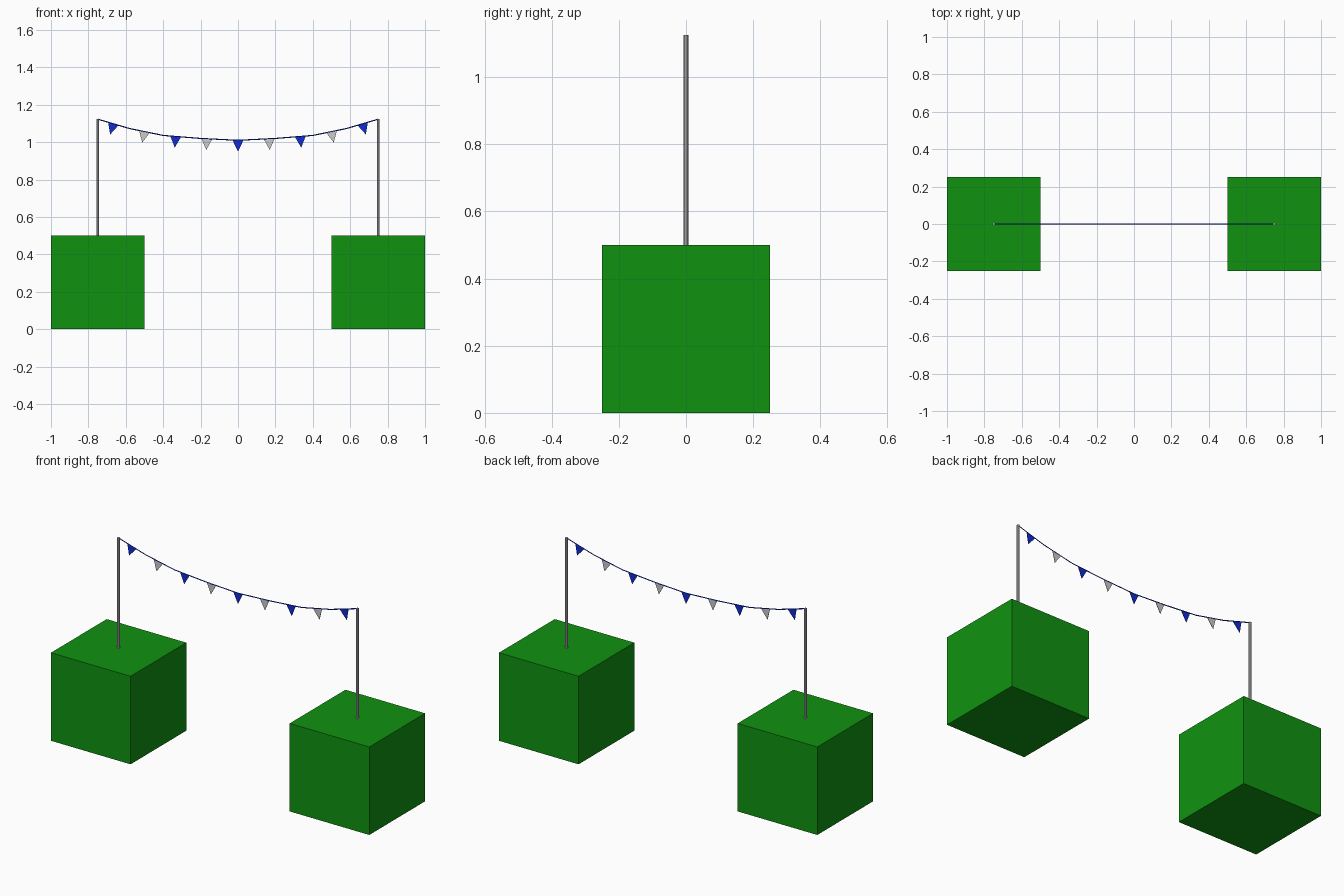
import bpy, bmesh, math
from mathutils import Vector

if "Cube" in bpy.data.objects:
    bpy.data.objects.remove(bpy.data.objects["Cube"])


def material(name, rgb):
    m = bpy.data.materials.new(name)
    m.diffuse_color = (*rgb, 1)
    m.use_nodes = True
    m.node_tree.nodes["Principled BSDF"].inputs["Base Color"].default_value = m.diffuse_color
    return m


green = material("hedge_green", (0.005, 0.29, 0.005))
blue = material("bunting_blue", (0.005, 0.025, 0.65))


def tube(name, a, b, radius, sides, mat=None):
    a, b = Vector(a), Vector(b)
    bpy.ops.mesh.primitive_cylinder_add(vertices=sides, radius=radius, depth=(b - a).length,
                                        location=(a + b) / 2)
    ob = bpy.context.object
    ob.name = name
    ob.rotation_euler = (b - a).to_track_quat('Z', 'Y').to_euler()
    if mat:
        ob.data.materials.append(mat)
    return ob


# Blocks and poles
for side, x in (("left", -0.75), ("right", 0.75)):
    bpy.ops.mesh.primitive_cube_add(size=0.5, location=(x, 0, 0.25))
    block = bpy.context.object
    block.name = side + "_block"
    block.data.materials.append(green)
    tube(side + "_pole", (x, 0, 0.5), (x, 0, 1.125), 0.0072, 8)

# Sagging string, mirrored about the middle
half = [(0, 1.01), (0.2, 1.02), (0.4, 1.036), (0.58, 1.073), (0.75, 1.123)]
path = [(-x, z) for x, z in half[:0:-1]] + half
curve = bpy.data.curves.new("string", 'CURVE')
curve.dimensions = '3D'
curve.bevel_depth = 0.003
curve.bevel_resolution = 0
curve.use_fill_caps = True
spline = curve.splines.new('POLY')
spline.points.add(len(path) - 1)
for p, (x, z) in zip(spline.points, path):
    p.co = (x, 0, z, 1)
curve.materials.append(blue)
string = bpy.data.objects.new("string", curve)
bpy.context.collection.objects.link(string)


def string_height(x):
    for (x0, z0), (x1, z1) in zip(path, path[1:]):
        if x0 <= x <= x1:
            return z0 + (z1 - z0) * (x - x0) / (x1 - x0)


# Pennants, alternately blue and grey, square to the string
for i in range(9):
    x = (i - 4) / 6
    z = string_height(x)
    along = Vector((0.06, 0, string_height(x + 0.03) - string_height(x - 0.03))).normalized()
    down = Vector((along.z, 0, -along.x))
    mid = Vector((x, 0, z))
    corners = [mid - along * 0.029, mid + down * 0.06, mid + along * 0.029]
    bm = bmesh.new()
    front, back = ([bm.verts.new(c + Vector((0, y, 0))) for c in corners] for y in (-0.001, 0.001))
    bm.faces.new(front)
    bm.faces.new(back[::-1])
    for j in range(3):
        k = (j + 1) % 3
        bm.faces.new((front[j], back[j], back[k], front[k]))
    bmesh.ops.recalc_face_normals(bm, faces=bm.faces)
    mesh = bpy.data.meshes.new("pennant")
    bm.to_mesh(mesh)
    bm.free()
    if i % 2 == 0:
        mesh.materials.append(blue)
    bpy.context.collection.objects.link(bpy.data.objects.new(f"pennant_{i + 1}", mesh))
